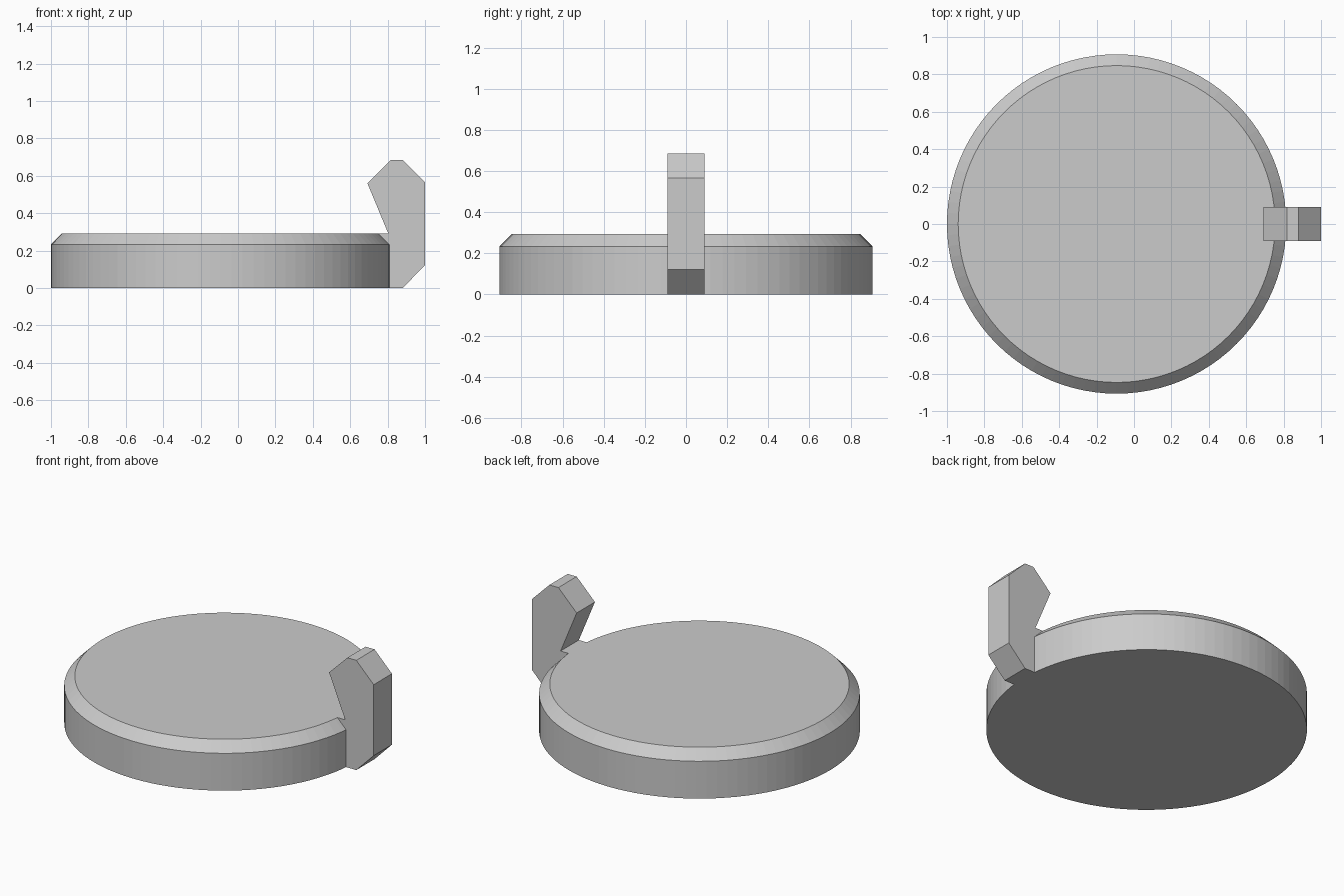
import bpy
import bmesh
import math

default = bpy.data.objects.get("Cube")
if default:
    bpy.data.objects.remove(default, do_unlink=True)

# Single grey finish
grey = bpy.data.materials.new("light_grey")
grey.use_nodes = True
colour = (0.6, 0.6, 0.6, 1)
grey.diffuse_color = colour
grey.node_tree.nodes["Principled BSDF"].inputs["Base Color"].default_value = colour


def add_object(name, bm):
    bmesh.ops.recalc_face_normals(bm, faces=bm.faces)
    mesh = bpy.data.meshes.new(name)
    bm.to_mesh(mesh)
    bm.free()
    mesh.materials.append(grey)
    obj = bpy.data.objects.new(name, mesh)
    bpy.context.collection.objects.link(obj)
    return obj


# Round lid: straight wall with a chamfered upper rim
CENTRE_X, RADIUS, HEIGHT, CHAMFER, SIDES = -0.093, 0.907, 0.293, 0.06, 96
bm = bmesh.new()
rings = []
for radius, z in ((RADIUS, 0), (RADIUS, HEIGHT - CHAMFER), (RADIUS - CHAMFER, HEIGHT)):
    angles = [math.tau * i / SIDES for i in range(SIDES)]
    rings.append([bm.verts.new((CENTRE_X + radius * math.cos(a), radius * math.sin(a), z))
                  for a in angles])
for low, high in zip(rings, rings[1:]):
    for i in range(SIDES):
        j = (i + 1) % SIDES
        bm.faces.new((low[i], low[j], high[j], high[i]))
bm.faces.new(rings[0])
bm.faces.new(rings[-1])
add_object("round_lid", bm)

# Thumb lever: side profile extruded across its width
HALF_WIDTH = 0.09
profile = [(0.745, 0), (0.88, 0), (1, 0.122), (1, 0.565), (0.88, 0.685),
           (0.818, 0.685), (0.692, 0.56), (0.803, HEIGHT), (0.745, HEIGHT)]
bm = bmesh.new()
side = bm.faces.new([bm.verts.new((x, -HALF_WIDTH, z)) for x, z in profile])
extruded = bmesh.ops.extrude_face_region(bm, geom=[side])
moved = [v for v in extruded["geom"] if isinstance(v, bmesh.types.BMVert)]
bmesh.ops.translate(bm, verts=moved, vec=(0, 2 * HALF_WIDTH, 0))
if not side.is_valid or len(bm.faces) < len(profile) + 2:
    bm.faces.new([v for v in bm.verts if v.co.y < 0])
add_object("thumb_lever", bm)
